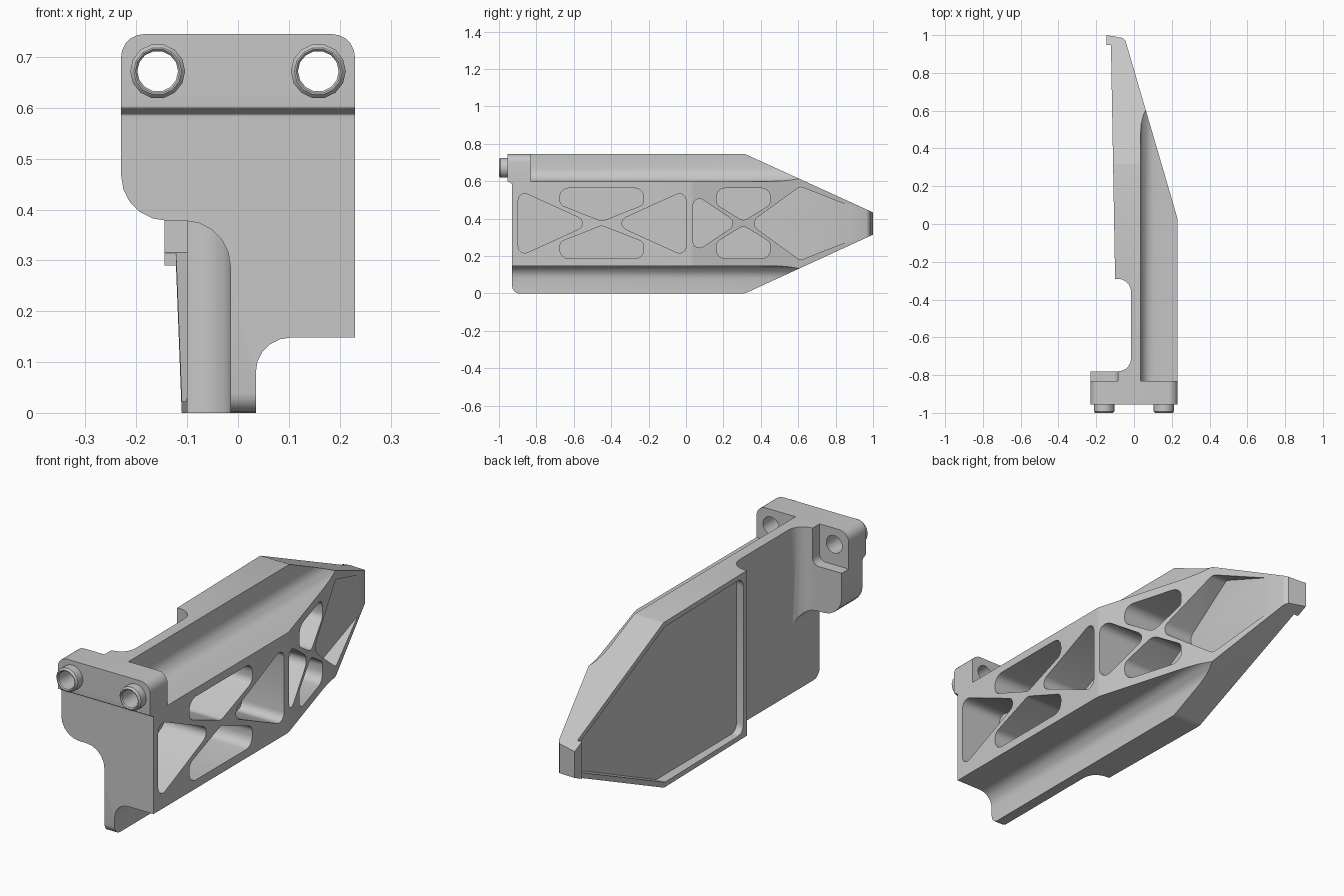
import bpy, bmesh, math
from mathutils import Vector

cube = bpy.data.objects.get("Cube")
if cube:
    bpy.data.objects.remove(cube, do_unlink=True)

grey = bpy.data.materials.new("plain grey")
grey.use_nodes = True
COLOUR = (0.57, 0.57, 0.57, 1)
grey.diffuse_color = COLOUR
grey.node_tree.nodes["Principled BSDF"].inputs["Base Color"].default_value = COLOUR


def rounded(points, steps=5):
    """Replace each (u, v, radius) corner with a tangent arc."""
    out = []
    for i, (u, v, *r) in enumerate(points):
        p = Vector((u, v))
        if not r:
            out.append(p)
            continue
        a = (Vector(points[i - 1][:2]) - p).normalized()
        b = (Vector(points[(i + 1) % len(points)][:2]) - p).normalized()
        half = a.angle(b) / 2
        centre = p + (a + b).normalized() * r[0] / math.sin(half)
        start = p + a * r[0] / math.tan(half) - centre
        end = p + b * r[0] / math.tan(half) - centre
        turn = math.pi - 2 * half
        for k in range(steps + 1):
            t = k / steps
            arc = (start * math.sin((1 - t) * turn) + end * math.sin(t * turn)) / math.sin(turn)
            out.append(centre + arc)
    return out


def make(name, bm):
    bmesh.ops.recalc_face_normals(bm, faces=bm.faces[:])
    mesh = bpy.data.meshes.new(name)
    bm.to_mesh(mesh)
    bm.free()
    obj = bpy.data.objects.new(name, mesh)
    bpy.context.collection.objects.link(obj)
    mesh.materials.append(grey)
    return obj


def prism(name, plane, points, low, high):
    """Extrude a rounded outline drawn in the xy, xz or yz plane."""
    place = {"xy": lambda u, v, w: (u, v, w),
             "xz": lambda u, v, w: (u, w, v),
             "yz": lambda u, v, w: (w, u, v)}[plane]
    bm = bmesh.new()
    outline = rounded(points)
    ends = [[bm.verts.new(place(p.x, p.y, w)) for p in outline] for w in (low, high)]
    for end in ends:
        bm.faces.new(end)
    n = len(outline)
    for i in range(n):
        j = (i + 1) % n
        bm.faces.new((ends[0][i], ends[0][j], ends[1][j], ends[1][i]))
    return make(name, bm)


def combine(obj, other, operation):
    mod = obj.modifiers.new("combine", "BOOLEAN")
    mod.operation, mod.object, mod.solver = operation, other, "EXACT"
    bpy.context.view_layer.objects.active = obj
    bpy.ops.object.modifier_apply(modifier=mod.name)
    bpy.data.objects.remove(other, do_unlink=True)


def smooth(obj):
    bpy.ops.object.select_all(action="DESELECT")
    obj.select_set(True)
    bpy.context.view_layer.objects.active = obj
    bpy.ops.object.shade_smooth_by_angle(angle=math.radians(28))


MID = 0.375      # height of the pocket centre line

# Main body: plan, cross-section and side outline intersected
body = prism("bracket_body", "xy", [
    (0.23, -0.93), (0.23, 0.03, 0.08), (-0.045, 0.97, 0.02), (-0.06, 0.985),
    (-0.145, 1), (-0.145, 0.947), (-0.122, 0.947), (-0.1, -0.29),
    (-0.015, -0.29, 0.07), (-0.015, -0.93)], -0.1, 0.9)
section = prism("section", "xz", [
    (-0.3, 0), (0.035, 0), (0.035, 0.148, 0.068), (0.3, 0.148),
    (0.3, 0.6), (0.035, 0.6, 0.068), (0.035, 0.745), (-0.3, 0.745)], -1.2, 1.2)
combine(body, section, "INTERSECT")
side = prism("side", "yz", [
    (-0.93, 0.76), (-0.93, 0, 0.04), (0.315, 0, 0.06), (1.001, 0.315),
    (1.001, 0.433), (0.315, 0.746, 0.06), (0.2, 0.76)], -0.5, 0.5)
combine(body, side, "INTERSECT")

# Rear mounting block beside the thin wall
block = prism("block", "xy", [
    (-0.23, -0.93), (-0.23, -0.78), (-0.015, -0.78, 0.07),
    (-0.015, -0.65), (0.0, -0.65), (0.0, -0.93)], 0.2, 0.745)
block_shape = prism("block_shape", "xz", [
    (-0.23, 0.745, 0.045), (-0.23, 0.378, 0.09), (-0.015, 0.378, 0.09),
    (-0.015, 0.25), (0.1, 0.25), (0.1, 0.745)], -1.1, -0.5)
combine(block, block_shape, "INTERSECT")
combine(body, block, "UNION")

# Flange across the front
flange = prism("flange", "yz", [
    (-0.955, 0.8), (-0.955, 0.6, 0.006), (-0.93, 0.587, 0.006), (-0.93, 0.575),
    (-0.83, 0.575), (-0.83, 0.8)], -0.3, 0.3)
flange_shape = prism("flange_shape", "xz", [
    (-0.23, 0.745, 0.045), (-0.23, 0.4), (0.23, 0.4), (0.23, 0.745, 0.045)], -1.1, -0.7)
combine(flange, flange_shape, "INTERSECT")
combine(body, flange, "UNION")

# Seat behind the right-hand bolt hole
seat = prism("seat", "xz", [
    (-0.4, 0.58), (-0.085, 0.58, 0.03), (-0.085, 0.9), (-0.4, 0.9)], -0.83, -0.6)
combine(body, seat, "DIFFERENCE")

# Flat-bottomed recess on the back of the plate, ending at the tip hook
recess = prism("recess", "yz", [
    (-0.265, 0.022, 0.04), (0.308, 0.022, 0.04), (0.948, 0.315), (0.948, 0.433),
    (0.308, 0.723, 0.04), (-0.265, 0.723, 0.04)], -0.5, -0.067)
combine(body, recess, "DIFFERENCE")


# Weight-saving pockets, shallower over the thin front wall
def wedge(base, tip, half, r):
    return [(base, MID + half, r), (base, MID - half, r), (tip, MID, r)]


def roof(centre, half, sign):
    return [(centre + dy, MID + sign * dz, r) for dy, dz, r in (
        (-half, 0.188, 0.045), (half, 0.188, 0.045), (half, 0.1, 0.035),
        (0, 0.012, 0.04), (-half, 0.1, 0.035))]


FRONT_FLOOR, REAR_FLOOR = 0.02, -0.018
pockets = [
    (wedge(-0.897, -0.505, 0.178, 0.035), FRONT_FLOOR),
    (wedge(0.0, -0.392, 0.178, 0.035), FRONT_FLOOR),
    (wedge(0.037, 0.277, 0.162, 0.035), REAR_FLOOR),
    ([(0.338, MID, 0.04), (0.61, MID + 0.197, 0.03), (1.1, MID + 0.005),
      (1.1, MID - 0.005), (0.61, MID - 0.197, 0.03)], REAR_FLOOR),
]
for sign in (1, -1):
    pockets.append((roof(-0.45, 0.224, sign), FRONT_FLOOR))
    pockets.append((roof(0.307, 0.143, sign), REAR_FLOOR))
for outline, floor in pockets:
    combine(body, prism("pocket", "yz", outline, floor, 0.5), "DIFFERENCE")

# Bolt holes and the raised collars around them
for label, x in (("left", 0.158), ("right", -0.158)):
    ring = [(x + 0.04 * math.cos(a), 0.672 + 0.04 * math.sin(a))
            for a in (math.tau * k / 14 for k in range(14))]
    combine(body, prism("hole", "xz", ring, -1.1, -0.7), "DIFFERENCE")
    bm = bmesh.new()
    profile = [(0.04, -0.95), (0.054, -0.95), (0.054, -0.992),
               (0.047, -1.0), (0.044, -1.0), (0.04, -0.995)]
    verts = [bm.verts.new((x + r, y, 0.672)) for r, y in profile]
    edges = [bm.edges.new((verts[i - 1], verts[i])) for i in range(len(verts))]
    bmesh.ops.spin(bm, geom=verts + edges, cent=(x, 0, 0.672), axis=(0, 1, 0),
                   angle=math.tau, steps=14)
    bmesh.ops.remove_doubles(bm, verts=bm.verts[:], dist=0.0001)
    smooth(make(label + "_bolt_collar", bm))

smooth(body)
